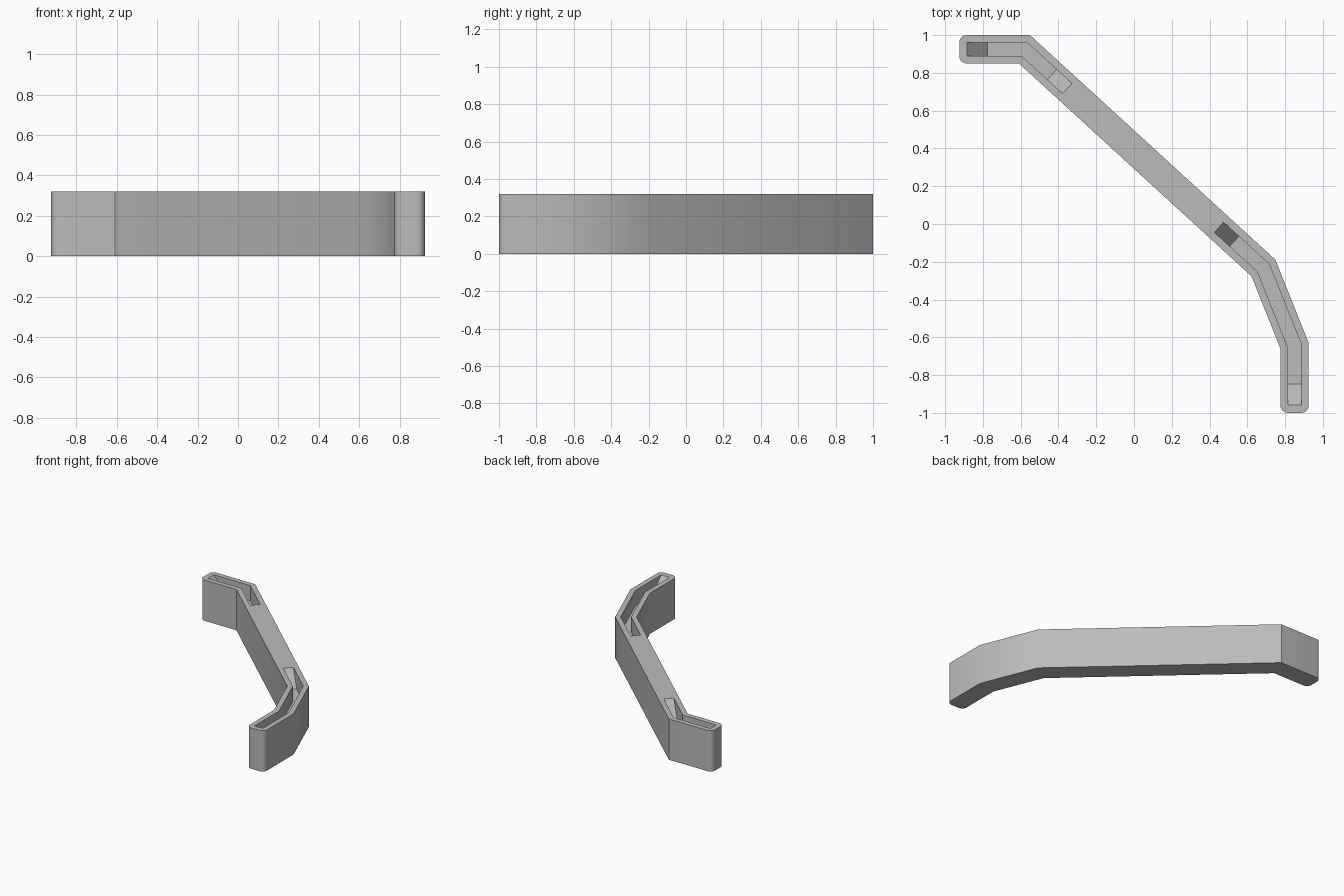
import bpy, bmesh
from mathutils import Vector

if "Cube" in bpy.data.objects:
    bpy.data.objects.remove(bpy.data.objects["Cube"], do_unlink=True)

HEIGHT = 0.32
HALF_WIDTH = 0.075
GROOVE_HALF = 0.036
DEPTH = 0.12      # groove depth
RAMP = 0.11       # horizontal run of the sloped groove ends

# Centre line of the bar
TIP_A, BEND_A = (-0.925, 0.925), (-0.58, 0.925)
BEND_B, BEND_C, TIP_B = (0.685, -0.2325), (0.85, -0.645), (0.85, -1.0)

grey = bpy.data.materials.new("light grey")
grey.use_nodes = True
grey.diffuse_color = (0.5, 0.5, 0.5, 1)
grey.node_tree.nodes["Principled BSDF"].inputs["Base Color"].default_value = (0.5, 0.5, 0.5, 1)


def outline(path, half, extend=0.0):
    """Closed mitred outline around a path, its ends moved out by extend."""
    pts = [Vector(p) for p in path]
    dirs = [(b - a).normalized() for a, b in zip(pts, pts[1:])]
    pts[0] = pts[0] - dirs[0] * extend
    pts[-1] = pts[-1] + dirs[-1] * extend
    left, right = [], []
    for i, p in enumerate(pts):
        a = dirs[max(i - 1, 0)]
        b = dirs[min(i, len(dirs) - 1)]
        na, nb = Vector((-a.y, a.x)), Vector((-b.y, b.x))
        miter = (na + nb) * half / (1 + na.dot(nb))
        left.append(p + miter)
        right.append(p - miter)
    return right + left[::-1]


def loft(name, low, high, z0, z1):
    """Solid between two matching outlines at two heights."""
    bm = bmesh.new()
    bottom = [bm.verts.new((p.x, p.y, z0)) for p in low]
    top = [bm.verts.new((p.x, p.y, z1)) for p in high]
    n = len(low)
    bm.faces.new(bottom[::-1])
    bm.faces.new(top)
    for i in range(n):
        j = (i + 1) % n
        bm.faces.new((bottom[i], bottom[j], top[j], top[i]))
    # Round the four upright corners at the tips of the bar
    if name == "bent_bar":
        half = n // 2
        ends = {0, half - 1, half, n - 1}
        edges = [bm.edges.get((bottom[i], top[i])) for i in ends]
        bmesh.ops.bevel(bm, geom=edges, offset=0.04, segments=6,
                        profile=0.5, affect='EDGES')
    bmesh.ops.recalc_face_normals(bm, faces=bm.faces)
    mesh = bpy.data.meshes.new(name)
    bm.to_mesh(mesh)
    bm.free()
    obj = bpy.data.objects.new(name, mesh)
    bpy.context.collection.objects.link(obj)
    mesh.materials.append(grey)
    return obj


# Bent bar
shape = outline([TIP_A, BEND_A, BEND_B, BEND_C, TIP_B], HALF_WIDTH)
bar = loft("bent_bar", shape, shape, 0, HEIGHT)

# Grooves in the top, sloped at both ends
grooves = {
    "groove_cutter_a": [(-0.885, 0.925), BEND_A, (-0.353, 0.717)],
    "groove_cutter_b": [(0.45, -0.0175), BEND_B, BEND_C, (0.85, -0.957)],
}
cutters = []
for name, path in grooves.items():
    low = outline(path, GROOVE_HALF, -RAMP)
    high = outline(path, GROOVE_HALF, RAMP / 2)
    cutter = loft(name, low, high, HEIGHT - DEPTH, HEIGHT + DEPTH / 2)
    cutter.hide_render = True
    cut = bar.modifiers.new(name, 'BOOLEAN')
    cut.operation = 'DIFFERENCE'
    cut.solver = 'EXACT'
    cut.object = cutter
    cutters.append(cutter)

bpy.ops.object.select_all(action='DESELECT')
bpy.context.view_layer.objects.active = bar
bar.select_set(True)
for name in grooves:
    bpy.ops.object.modifier_apply(modifier=name)
for cutter in cutters:
    bpy.data.objects.remove(cutter, do_unlink=True)

bpy.ops.object.shade_smooth_by_angle()
